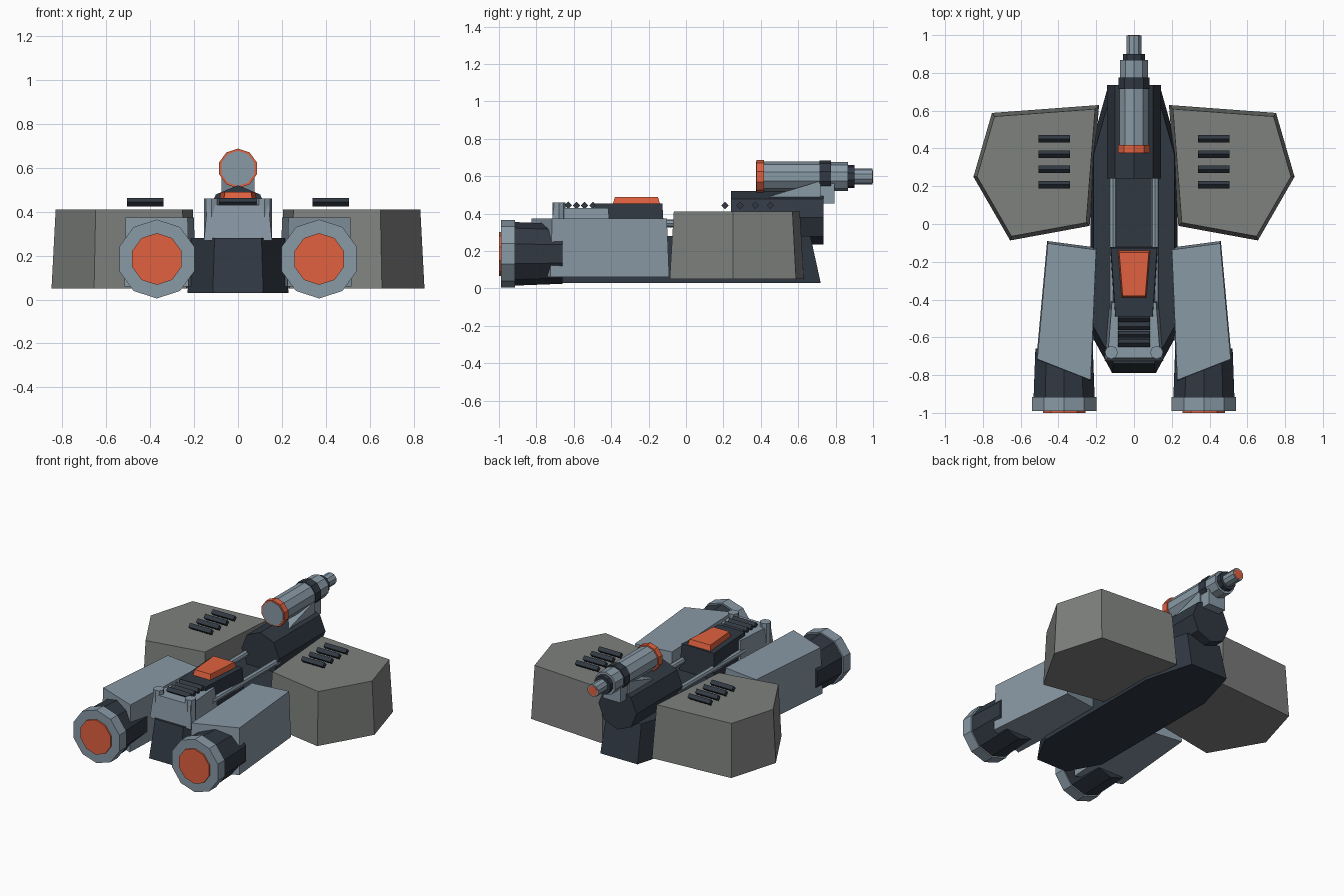
import bpy, bmesh, math

if "Cube" in bpy.data.objects:
    bpy.data.objects.remove(bpy.data.objects["Cube"])


def material(name, rgb):
    m = bpy.data.materials.new(name)
    m.diffuse_color = (*rgb, 1)
    m.use_nodes = True
    m.node_tree.nodes["Principled BSDF"].inputs["Base Color"].default_value = m.diffuse_color
    return m


STEEL = material("steel", (0.25, 0.32, 0.38))
DARK = material("dark_metal", (0.03, 0.04, 0.055))
ORANGE = material("orange", (0.75, 0.12, 0.05))
GREY = material("grey_armour", (0.21, 0.22, 0.21))


def loft(name, rings, mat):
    """Capped flat-faced skin through rings of equal point count."""
    bm = bmesh.new()
    vs = [[bm.verts.new(p) for p in ring] for ring in rings]
    n = len(rings[0])
    for a, b in zip(vs, vs[1:]):
        for i in range(n):
            j = (i + 1) % n
            bm.faces.new((a[i], a[j], b[j], b[i]))
    bm.faces.new(vs[0])
    bm.faces.new(vs[-1])
    bmesh.ops.recalc_face_normals(bm, faces=bm.faces)
    me = bpy.data.meshes.new(name)
    bm.to_mesh(me)
    bm.free()
    me.materials.append(mat)
    ob = bpy.data.objects.new(name, me)
    bpy.context.collection.objects.link(ob)
    return ob


def block(name, pts, z0, z1, mat, scale=1.0, side=1):
    """Plan outline raised from z0 to z1, top scaled about its middle."""
    cx = sum(p[0] for p in pts) / len(pts)
    cy = sum(p[1] for p in pts) / len(pts)
    low = [(side * x, y, z0) for x, y in pts]
    top = [(side * (cx + (x - cx) * scale), cy + (y - cy) * scale, z1) for x, y in pts]
    return loft(name, [low, top], mat)


def sym(half):
    """Complete a half outline by mirroring across x = 0."""
    return half + [(-x, y) for x, y in reversed(half)]


def turned(name, profile, mat, axis="y", c=(0, 0), n=10):
    """Turned part from (position, radius) pairs along an axis, vertex up."""
    rings = []
    for t, r in profile:
        ring = []
        for i in range(n):
            a = 2 * math.pi * i / n
            u, v = c[0] + r * math.sin(a), c[1] + r * math.cos(a)
            ring.append({"x": (t, u, v), "y": (u, t, v), "z": (u, v, t)}[axis])
        rings.append(ring)
    return loft(name, rings, mat)


# Central hull
hull = sym([(0.115, -0.79), (0.23, -0.58), (0.23, 0.40), (0.14, 0.72)])
block("hull", hull, 0.03, 0.28, DARK, 0.93)

# Rear deck, cabin and canopy
block("rear_deck", sym([(0.155, -0.725), (0.13, -0.40)]), 0.27, 0.43, STEEL, 0.9)
block("cabin", sym([(0.105, -0.50), (0.13, -0.115)]), 0.27, 0.455, DARK, 0.94)
block("canopy", sym([(0.065, -0.39), (0.085, -0.14)]), 0.455, 0.49, ORANGE, 0.92)
for i in range(4):
    turned("rear_vent", [(-0.085, 0.02), (0.085, 0.02)], DARK, "x",
           (-0.63 + 0.044 * i, 0.444), 4)

for s in (-1, 1):
    # Deck posts and rails
    turned("deck_post", [(0.28, 0.035), (0.46, 0.035)], STEEL, "z", (s * 0.12, -0.68), 8)
    turned("deck_rail", [(-0.45, 0.021), (0.27, 0.021)], STEEL, "y", (s * 0.112, 0.348), 8)

    # Side armour with vents
    block("side_armour", [(0.185, 0.63), (0.752, 0.588), (0.85, 0.25),
                          (0.656, -0.087), (0.235, -0.01)], 0.05, 0.41, GREY, 0.94, s)
    for i in range(4):
        turned("armour_vent", [(s * 0.34, 0.02), (s * 0.505, 0.02)], DARK, "x",
               (0.208 + 0.081 * i, 0.444), 4)

    # Engine pod and nozzle
    block("engine_pod", [(0.46, -0.09), (0.195, -0.125), (0.225, -0.84),
                         (0.518, -0.725)], 0.06, 0.375, STEEL, 0.965, s)
    c = (s * 0.37, 0.185)
    turned("engine_housing", [(-0.92, 0.17), (-0.66, 0.16)], DARK, "y", c)
    turned("nozzle_ring", [(-0.99, 0.18), (-0.915, 0.18)], STEEL, "y", c)
    turned("nozzle_glow", [(-1.0, 0.118), (-0.98, 0.118)], ORANGE, "y", c)

# Gun base
turned("gun_base", [(0.24, 0.143), (0.735, 0.143)], DARK, "y", (0, 0.378), 8)

# Gun mount: wedge strut and front bracket
wedge = [(0.44, 0.49), (0.72, 0.575), (0.72, 0.44), (0.44, 0.44)]
loft("gun_strut", [[(x, y, z) for y, z in wedge] for x in (-0.075, 0.075)], STEEL)
bracket = [(0.70, 0.60), (0.795, 0.60), (0.795, 0.455), (0.70, 0.455)]
loft("gun_bracket", [[(x, y, z) for y, z in bracket] for x in (-0.065, 0.065)], STEEL)

# Gun barrel sections
for name, y0, y1, r, mat in [
        ("breech_ring", 0.377, 0.417, 0.09, ORANGE),
        ("gun_barrel", 0.373, 0.72, 0.08, STEEL),
        ("barrel_collar", 0.715, 0.775, 0.086, DARK),
        ("barrel_sleeve", 0.77, 0.867, 0.078, STEEL),
        ("muzzle_collar", 0.86, 0.90, 0.062, DARK),
        ("muzzle", 0.89, 0.998, 0.042, STEEL),
        ("muzzle_tip", 0.98, 1.0, 0.033, ORANGE)]:
    turned(name, [(y0, r), (y1, r)], mat, "y", (0, 0.598))
